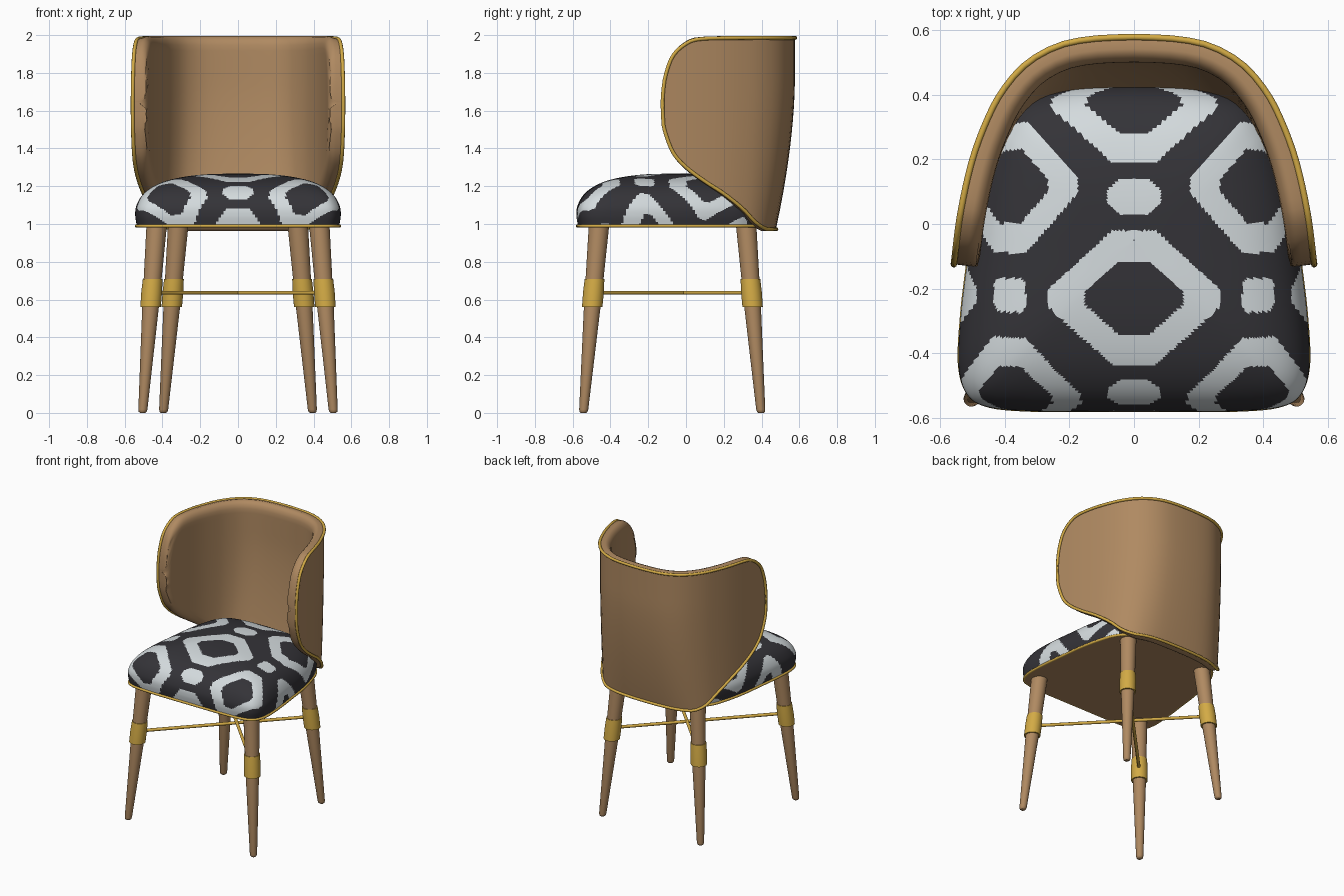
import bpy, bmesh, math
from mathutils import Vector

cube = bpy.data.objects.get("Cube")
if cube:
    bpy.data.objects.remove(cube)


def material(name, rgb):
    m = bpy.data.materials.new(name)
    m.use_nodes = True
    m.diffuse_color = (*rgb, 1)
    m.node_tree.nodes["Principled BSDF"].inputs["Base Color"].default_value = (*rgb, 1)
    return m


TAN = material("tan", (0.43, 0.252, 0.12))
GOLD = material("gold", (0.65, 0.405, 0.06))
CHARCOAL = material("charcoal", (0.034, 0.033, 0.039))
PALE = material("pale_grey", (0.66, 0.71, 0.73))


def finish(name, bm, mats, angle=40):
    bmesh.ops.recalc_face_normals(bm, faces=bm.faces)
    me = bpy.data.meshes.new(name)
    bm.to_mesh(me)
    bm.free()
    for m in mats:
        me.materials.append(m)
    ob = bpy.data.objects.new(name, me)
    bpy.context.collection.objects.link(ob)
    bpy.ops.object.select_all(action='DESELECT')
    ob.select_set(True)
    bpy.context.view_layer.objects.active = ob
    bpy.ops.object.shade_smooth_by_angle(angle=math.radians(angle))


def spline(pts, t):
    """Point on a Catmull-Rom curve through pts, t from 0 to 1."""
    p = [Vector(q) for q in pts]
    p = [2 * p[0] - p[1]] + p + [2 * p[-1] - p[-2]]
    f = t * (len(pts) - 1)
    i = min(int(f), len(pts) - 2)
    f -= i
    a, b, c, d = p[i:i + 4]
    return 0.5 * (2 * b + (c - a) * f + (2 * a - 5 * b + 4 * c - d) * f * f
                  + (3 * b - a - 3 * c + d) * f ** 3)


def pipe(name, pts, radius, cyclic=False):
    cu = bpy.data.curves.new(name, 'CURVE')
    cu.dimensions = '3D'
    cu.bevel_depth = radius
    cu.bevel_resolution = 3
    cu.use_fill_caps = True
    sp = cu.splines.new('POLY')
    sp.points.add(len(pts) - 1)
    for p, q in zip(sp.points, pts):
        p.co = (*q, 1)
    sp.use_cyclic_u = cyclic
    cu.materials.append(GOLD)
    bpy.context.collection.objects.link(bpy.data.objects.new(name, cu))


def loft(bm, rings):
    """Skin closed rings of points and cap the ends; returns the faces by row."""
    vs = [[bm.verts.new(p) for p in r] for r in rings]
    rows = []
    for a, b in zip(vs, vs[1:]):
        rows.append([bm.faces.new((a[i - 1], a[i], b[i], b[i - 1])) for i in range(len(a))])
    bm.faces.new(vs[0])
    bm.faces.new(vs[-1])
    return rows


# Backrest shell: plan curve from back centre to front tip, and edge heights
PLAN = [(0, .576), (.12, .571), (.23, .55), (.33, .495), (.405, .41), (.455, .315), (.5, .19),
        (.535, .03), (.555, -.125)]
HIGH = [(.6, 1.985), (.3, 1.985), (.08, 1.98), (0, 1.955), (-.07, 1.89), (-.108, 1.79),
        (-.122, 1.7), (-.125, 1.63)]
LOW = [(.42, .972), (.365, 1.01), (.3, 1.08), (.2, 1.16), (.1, 1.225), (0, 1.30),
       (-.07, 1.38), (-.115, 1.5), (-.123, 1.57), (-.125, 1.63)]
THICK, ROUND = 0.075, 0.045


def taper(y, z):
    """The shell leans in towards its foot, most of all at the back."""
    k = 0.174 * (max(0, 1.75 - z) / 0.78) ** 1.7
    return 1 - k * (max(0, y) / .575) ** 2


def untaper(y, z):
    y0 = y
    for _ in range(20):
        y0 = y / taper(y0, z)
    return y0


def edge_table(pts):
    curve = [spline(pts, i / 150) for i in range(151)]
    return [(untaper(p.x, p.y), p.y) for p in curve]


def height(table, y):
    for (ya, za), (yb, zb) in zip(table, table[1:]):
        if ya >= y >= yb and ya > yb:
            return za + (zb - za) * (ya - y) / (ya - yb)
    return table[0][1] if y > table[0][0] else table[-1][1]


high, low = edge_table(HIGH), edge_table(LOW)
HALF, ROWS = 32, 24
outer, normals = [], []
for c in range(-HALF, HALF + 1):
    side = 1 if c >= 0 else -1
    t = 1 - (1 - abs(c) / HALF) ** 2
    p = spline(PLAN, t)
    d = spline(PLAN, min(1, t + .01)) - spline(PLAN, max(0, t - .01))
    n = Vector((d.y * side, -d.x, 0)).normalized()
    if c == 0:
        n = Vector((0, -1, 0))
    zl = height(low, p.y)
    zh = max(height(high, p.y), zl + 0.02)
    col = []
    for j in range(ROWS + 1):
        z = zl + (zh - zl) * (1 - math.cos(math.pi * j / ROWS)) / 2
        col.append(Vector((p.x * side, p.y * taper(p.y, z), z)))
    outer.append(col)
    normals.append(n)

last = 2 * HALF
rim = ([(i, 0) for i in range(last)] + [(last, j) for j in range(ROWS)]
       + [(i, ROWS) for i in range(last, 0, -1)] + [(0, j) for j in range(ROWS, 0, -1)])
rim_pts = [outer[i][j] for i, j in rim]

bm = bmesh.new()
ov = [[bm.verts.new(p) for p in col] for col in outer]
iv = []
for col, n in zip(outer, normals):
    line = []
    for j, p in enumerate(col):
        # Padding rolls over the rim and swells a little past it
        e = min(1, min((p - q).length for q in rim_pts) / ROUND)
        depth = THICK * (0.45 + 0.55 * math.sqrt(1 - (1 - e) ** 2))
        swell = Vector((0, 0, 0.01 * (1 - e) * (2 * j / ROWS - 1)))
        line.append(bm.verts.new(p + n * depth + swell))
    iv.append(line)
for g in (ov, iv):
    for i in range(last):
        for j in range(ROWS):
            bm.faces.new((g[i][j], g[i + 1][j], g[i + 1][j + 1], g[i][j + 1]))
for (a, b), (c, d) in zip(rim, rim[1:] + rim[:1]):
    bm.faces.new((ov[a][b], ov[c][d], iv[c][d], iv[a][b]))
finish("backrest_shell", bm, [TAN], 60)
pipe("backrest_piping", [p - normals[i] * .003 for p, (i, j) in zip(rim_pts, rim)], 0.01, True)

# Seat outline, mirrored into a closed loop
OUTLINE = [(0, -.58), (.16, -.58), (.32, -.579), (.45, -.567), (.515, -.53), (.543, -.44), (.536, -.28),
           (.517, -.12), (.497, .04), (.463, .19), (.42, .305), (.345, .382), (.19, .418), (0, .425)]
SEG = 160
half = [spline(OUTLINE, i / SEG) for i in range(SEG + 1)]
loop = half + [Vector((-p.x, p.y)) for p in half[-2:0:-1]]
MID = Vector((0, -.05))


def ring(scale, z):
    return [(*(MID + (p - MID) * scale), z) for p in loop]


# Seat cushion: domed rings, coloured by a diamond lattice laid over the surface
DOME = [(.004, 1.267), (.28, 1.264), (.5, 1.252), (.7, 1.228), (.84, 1.194), (.935, 1.15),
        (.99, 1.095), (1, 1.045), (.985, .99)]
STEPS = 110
section = [spline(DOME, i / STEPS) for i in range(STEPS + 1)]
spread = [section[0].x]
for a, b in zip(section, section[1:]):
    spread.append(spread[-1] + math.hypot(b.x - a.x, (b.y - a.y) / 0.53))

# Columns of the lattice: centre u, centre v, width factor, spacing along v
COLUMNS = [(0, -.23, 1, .63), (.39, .12, .8, .685)]


def fold(v, period):
    return abs((v + period / 2) % period - period / 2)


def is_pale(u, v):
    """Hollow clipped diamonds in staggered columns with small spots between."""
    for cu, cv, width, step in COLUMNS:
        x = fold(u - cu, .78) / width
        y = fold(v - cv, step)
        spot_y = fold(v - cv - step / 2, step)
        big = .92 * x + y < .272 and x < .27 and y < .21
        hole = .9 * x + y < .157 and x < .153 and y < .117
        spot = x < .083 * width and spot_y < .053 and .9 * x + spot_y < .095
        if (big and not hole) or spot:
            return True
    return False


bm = bmesh.new()
rows = loft(bm, [ring(s.x, s.y) for s in section])
for k, row in enumerate(rows):
    s = (spread[k] + spread[k + 1]) / 2
    for i, f in enumerate(row):
        q = MID + ((loop[i - 1] + loop[i]) / 2 - MID) * s
        f.material_index = int(is_pale(q.x, q.y))
finish("seat_cushion", bm, [CHARCOAL, PALE])

# Seat base and its piping
bm = bmesh.new()
loft(bm, [ring(.985, .982), ring(.985, 1.0)])
finish("seat_base", bm, [TAN])
pipe("seat_piping", ring(.988, .99), 0.009, True)


# Tapered legs with metal sleeves
def turned(name, foot, top, profile, mat):
    bm = bmesh.new()
    rings = []
    for z, r in profile:
        c = foot.lerp(top, z)
        rings.append([c + Vector((r * math.cos(a), r * math.sin(a), 0))
                      for a in (math.tau * k / 32 for k in range(32))])
    loft(bm, rings)
    finish(name, bm, [mat])


joints = {}
for end, foot, top in (("front", (.505, -.543), (.43, -.46)), ("rear", (.395, .397), (.316, .318))):
    for label, sx in (("left", 1), ("right", -1)):
        a, b = Vector((foot[0] * sx, foot[1], 0)), Vector((top[0] * sx, top[1], 1))
        turned(f"{end}_{label}_leg", a, b,
               [(0, .014), (.006, .021), (.018, .024), (.56, .044), (.99, .054)], TAN)
        turned(f"{end}_{label}_sleeve", a, b,
               [(.56, .044), (.56, .054), (.64, .055), (.71, .052), (.71, .044)], GOLD)
        joints[end, label] = a.lerp(b, .636)

# Crossed stretchers
pipe("stretcher_one", [joints["front", "left"], joints["rear", "right"]], 0.011)
pipe("stretcher_two", [joints["front", "right"], joints["rear", "left"]], 0.011)
